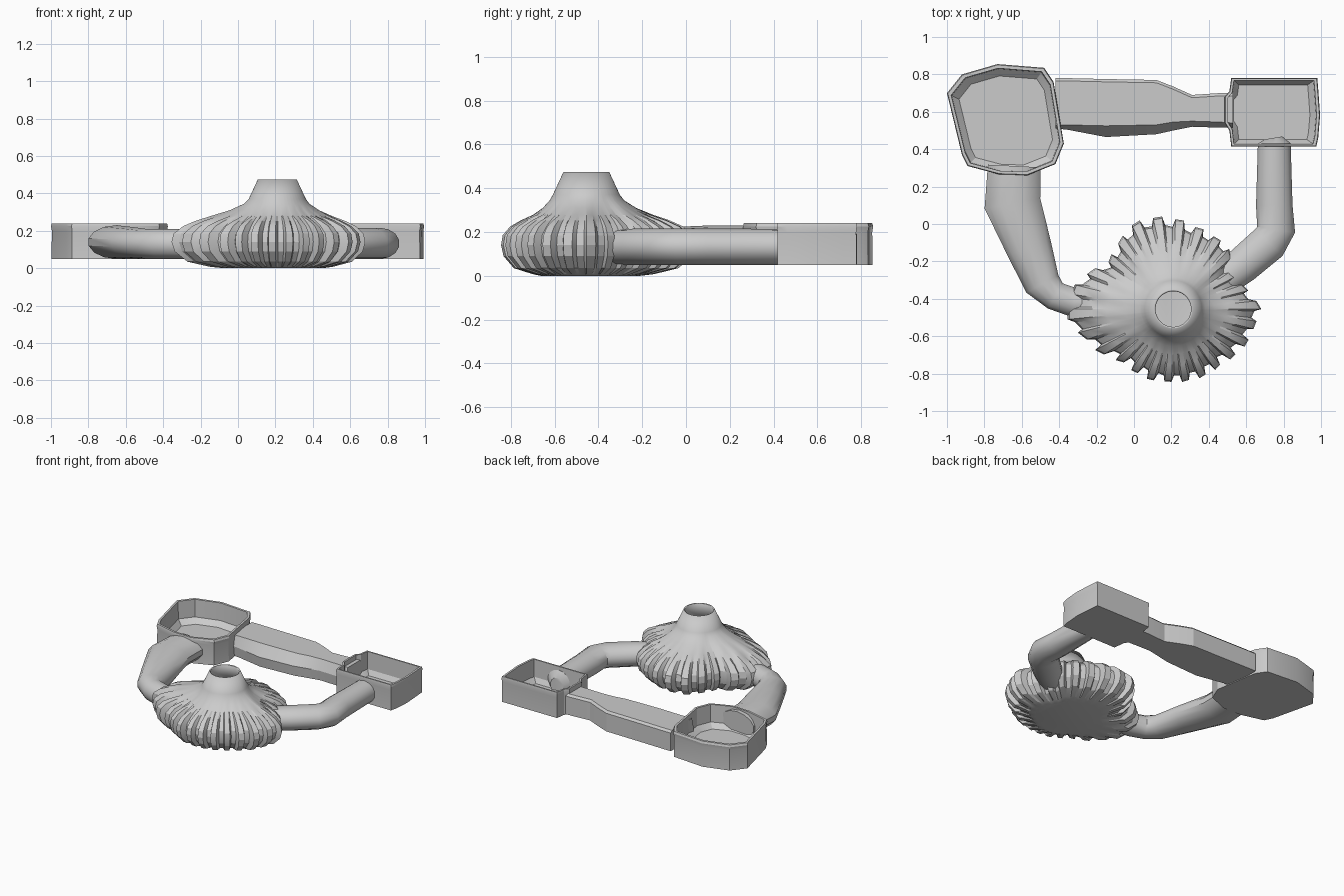
import bpy, bmesh, math, random
from mathutils import Vector

if "Cube" in bpy.data.objects:
    bpy.data.objects.remove(bpy.data.objects["Cube"])

random.seed(4)


def loft(name, rings, cap_start=True, cap_end=True, smooth=30):
    """Skin a list of closed rings, each holding the same number of points."""
    bm = bmesh.new()
    vs = [[bm.verts.new(p) for p in r] for r in rings]
    n = len(rings[0])
    for a, b in zip(vs, vs[1:]):
        for i in range(n):
            j = (i + 1) % n
            bm.faces.new((a[i], a[j], b[j], b[i]))
    if cap_start:
        bm.faces.new(vs[0][::-1])
    if cap_end:
        bm.faces.new(vs[-1])
    bmesh.ops.recalc_face_normals(bm, faces=bm.faces)
    me = bpy.data.meshes.new(name)
    bm.to_mesh(me)
    bm.free()
    ob = bpy.data.objects.new(name, me)
    bpy.context.collection.objects.link(ob)
    bpy.ops.object.select_all(action='DESELECT')
    ob.select_set(True)
    bpy.context.view_layer.objects.active = ob
    if smooth:
        bpy.ops.object.shade_smooth_by_angle(angle=math.radians(smooth))
    return ob


def tray(name, pts, floor_z=0.075):
    """Open box with thin walls and a rounded floor edge."""
    cx = sum(p[0] for p in pts) / len(pts)
    cy = sum(p[1] for p in pts) / len(pts)

    def ring(s, z):
        return [(cx + (x - cx) * s, cy + (y - cy) * s, z) for x, y in pts]
    return loft(name, [ring(.99, .05), ring(.985, .2), ring(1, .225), ring(.985, .24),
                       ring(.93, .24), ring(.92, .11), ring(.8, floor_z)], smooth=25)


def tube(name, path, sides=14):
    """Oval tube; path rows are x, y, half width, half height."""
    rings = []
    for i, (x, y, w, h) in enumerate(path):
        a, b = path[max(i - 1, 0)], path[min(i + 1, len(path) - 1)]
        d = Vector((b[0] - a[0], b[1] - a[1])).normalized()
        ring = []
        for k in range(sides):
            t = 2 * math.pi * (k + .5) / sides
            c = math.cos(t) * w
            ring.append((x - d.y * c, y + d.x * c, .05 + h + math.sin(t) * h))
        rings.append(ring)
    return loft(name, rings, smooth=35)


# Trays
tray("large_tray", [(-1, .70), (-.92, .80), (-.73, .855), (-.48, .835), (-.43, .76),
                    (-.375, .43), (-.42, .32), (-.57, .26), (-.72, .265), (-.89, .31), (-.92, .37)])
tray("small_tray", [(.52, .78), (.98, .78), (.985, .72), (.995, .58), (.985, .46), (.975, .415),
                    (.52, .415), (.51, .50), (.485, .54), (.485, .68), (.51, .71)])

# Connecting tubes
tube("left_tube", [(-.64, .31, .145, .09), (-.65, .11, .155, .09), (-.56, -.13, .125, .085),
                   (-.49, -.32, .10, .08), (-.42, -.385, .08, .08), (-.32, -.42, .08, .08),
                   (-.1, -.44, .07, .07)])
tube("right_tube", [(.745, .46, .05, .06), (.75, .43, .09, .082), (.75, .1, .10, .083),
                    (.76, -.03, .105, .083), (.72, -.10, .105, .083),
                    (.58, -.22, .10, .083), (.42, -.34, .09, .08)])

# Beam between trays: x, back y, front y at top, front y at bottom
beam = []
for x, back, ft, fb in [(-.42, .78, .53, .51), (-.36, .78, .53, .505), (-.15, .775, .525, .465),
                        (.12, .77, .53, .48), (.21, .735, .545, .50), (.31, .69, .55, .52),
                        (.46, .70, .545, .515), (.53, .70, .54, .515)]:
    beam.append([(x, back, .055), (x, back, .19), (x, back - .015, .205),
                 (x, ft, .205), (x, fb, .13), (x, fb + .01, .055)])
loft("tray_beam", beam, smooth=20)

# Ribbed vessel: plan outline turned into a radius per angle around the spout
CX, CY = .21, -.455
outline = [(.13, .02), (.3, -.02), (.5, -.13), (.52, -.25), (.58, -.34), (.67, -.45), (.59, -.62),
           (.46, -.73), (.2, -.835), (-.05, -.72), (-.26, -.6), (-.35, -.52), (-.32, -.34),
           (-.12, -.21), (-.06, -.08), (.01, -.01)]
polar = sorted((math.atan2(y - CY, x - CX) % math.tau, math.hypot(x - CX, y - CY)) for x, y in outline)
polar = [(polar[-1][0] - math.tau, polar[-1][1])] + polar + [(polar[0][0] + math.tau, polar[0][1])]


def radius(t):
    for (a, ra), (b, rb) in zip(polar, polar[1:]):
        if a <= t <= b:
            return ra + (rb - ra) * (t - a) / (b - a)


RIBS = 26
angles, ribs = [], []
for i in range(RIBS):
    out = random.uniform(.012, .03)
    for off, h in ((0, out), (.4, out * .8), (.55, -.022), (.9, -.018)):
        angles.append(math.tau * (i + off) / RIBS)
        ribs.append(h)

rings = []
# share of outline, height, rib strength, blend toward a circle, circle radius
for f, z, rib, mix, r in [(.52, 0, 0, .2, .25), (.64, .008, .3, 0, 0), (.84, .035, .9, 0, 0),
                          (.96, .09, 1, 0, 0), (.99, .14, 1, 0, 0), (.97, .185, 1, 0, 0),
                          (.88, .225, 1, 0, 0), (.77, .253, .6, 0, 0), (.64, .278, .1, 0, 0),
                          (.52, .31, 0, .4, .2), (.4, .345, 0, .85, .17),
                          (0, .37, 0, 1, .153), (0, .475, 0, 1, .104)]:
    ring = []
    for t, h in zip(angles, ribs):
        d = (radius(t) * f + h * rib) * (1 - mix) + r * mix
        ring.append((CX + math.cos(t) * d, CY + math.sin(t) * d, z))
    rings.append(ring)
vessel = loft("ribbed_vessel", rings, cap_end=False, smooth=22)
shell = vessel.modifiers.new("wall", 'SOLIDIFY')
shell.thickness = .01
shell.offset = -1
